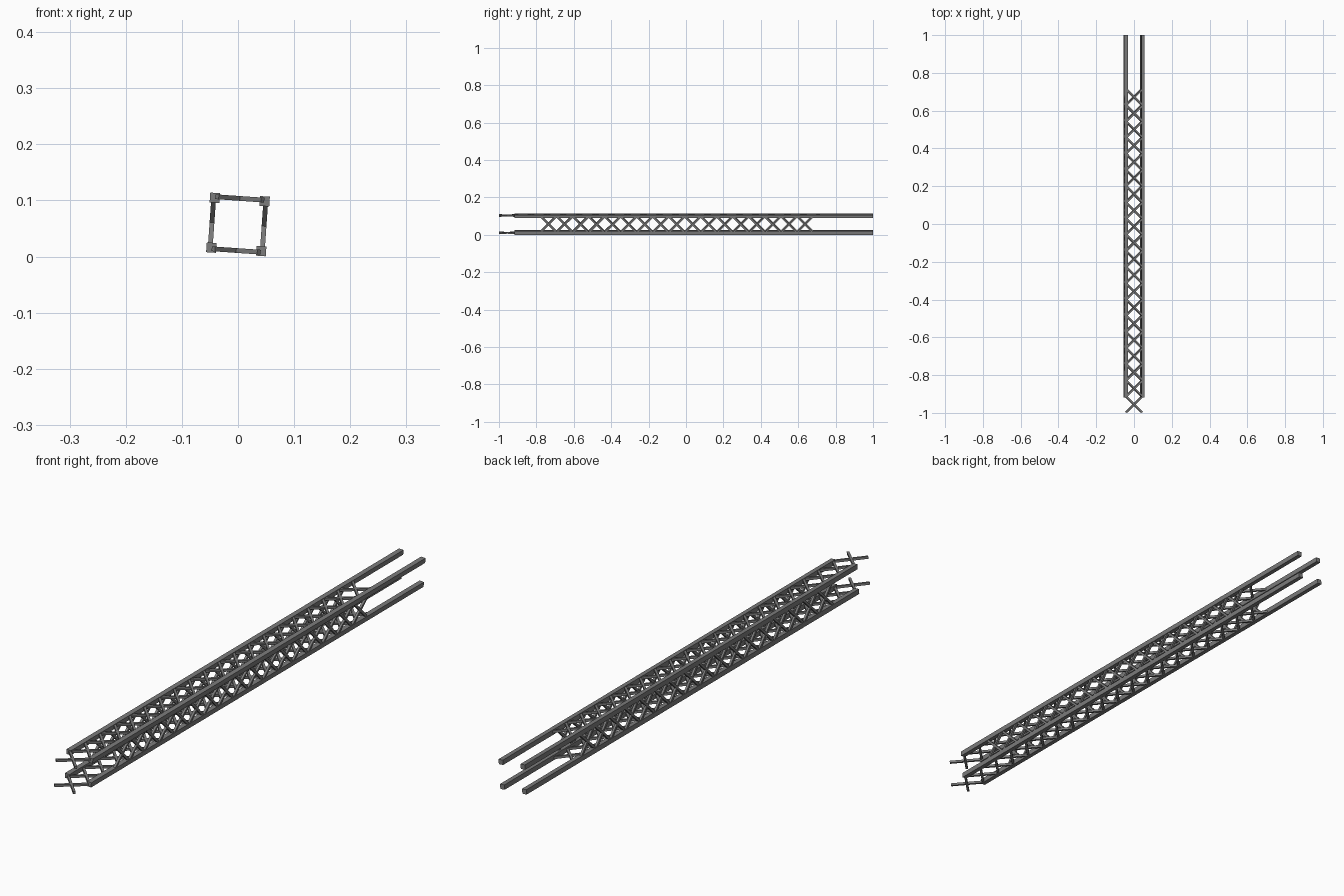
import bpy, bmesh
from math import radians, pi
from mathutils import Matrix

if "Cube" in bpy.data.objects:
    bpy.data.objects.remove(bpy.data.objects["Cube"])

SIDE = 0.0445      # half spacing between chord centres
CHORD = 0.0175     # chord thickness
BAR = 0.0085       # brace thickness
BAR_OFFSET = 0.0465  # braces sit slightly outside the chord centres
PITCH = 0.0857     # brace spacing
# the whole truss is rolled slightly about its long axis
ROLL = Matrix.Translation((0, 0, 0.0572)) @ Matrix.Rotation(radians(4), 4, 'Y')

# dark grey steel
steel = bpy.data.materials.new("dark_steel")
steel.diffuse_color = (0.2, 0.2, 0.2, 1)
steel.use_nodes = True
steel.node_tree.nodes["Principled BSDF"].inputs["Base Color"].default_value = steel.diffuse_color


def finish(name, bm):
    mesh = bpy.data.meshes.new(name)
    bm.to_mesh(mesh)
    bm.free()
    mesh.materials.append(steel)
    ob = bpy.data.objects.new(name, mesh)
    bpy.context.collection.objects.link(ob)
    return ob


def add_box(bm, matrix, size):
    bmesh.ops.create_cube(bm, size=1, matrix=matrix @ Matrix.Diagonal((*size, 1)))


# four long square chords
for sx, side in ((-1, "left"), (1, "right")):
    for sz, level in ((-1, "bottom"), (1, "top")):
        bm = bmesh.new()
        add_box(bm, ROLL @ Matrix.Translation((sx * SIDE, 0.041, sz * SIDE)),
                (CHORD, 1.918, CHORD))
        finish(f"{level}_{side}_chord", bm)


# rows of X braces on each face
def brace_row(name, face_angle, first_y, count):
    bm = bmesh.new()
    face = ROLL @ Matrix.Rotation(face_angle, 4, 'Y')
    for i in range(count):
        for s in (-1, 1):
            m = (face @ Matrix.Translation((0, first_y + i * PITCH, BAR_OFFSET))
                 @ Matrix.Rotation(s * radians(45), 4, 'Z'))
            add_box(bm, m, (BAR, 0.115, BAR))
    finish(name, bm)


brace_row("top_braces", 0, -0.9563, 20)
brace_row("bottom_braces", pi, -0.9563, 20)
brace_row("right_braces", pi / 2, -0.735, 17)
brace_row("left_braces", -pi / 2, -0.735, 17)
